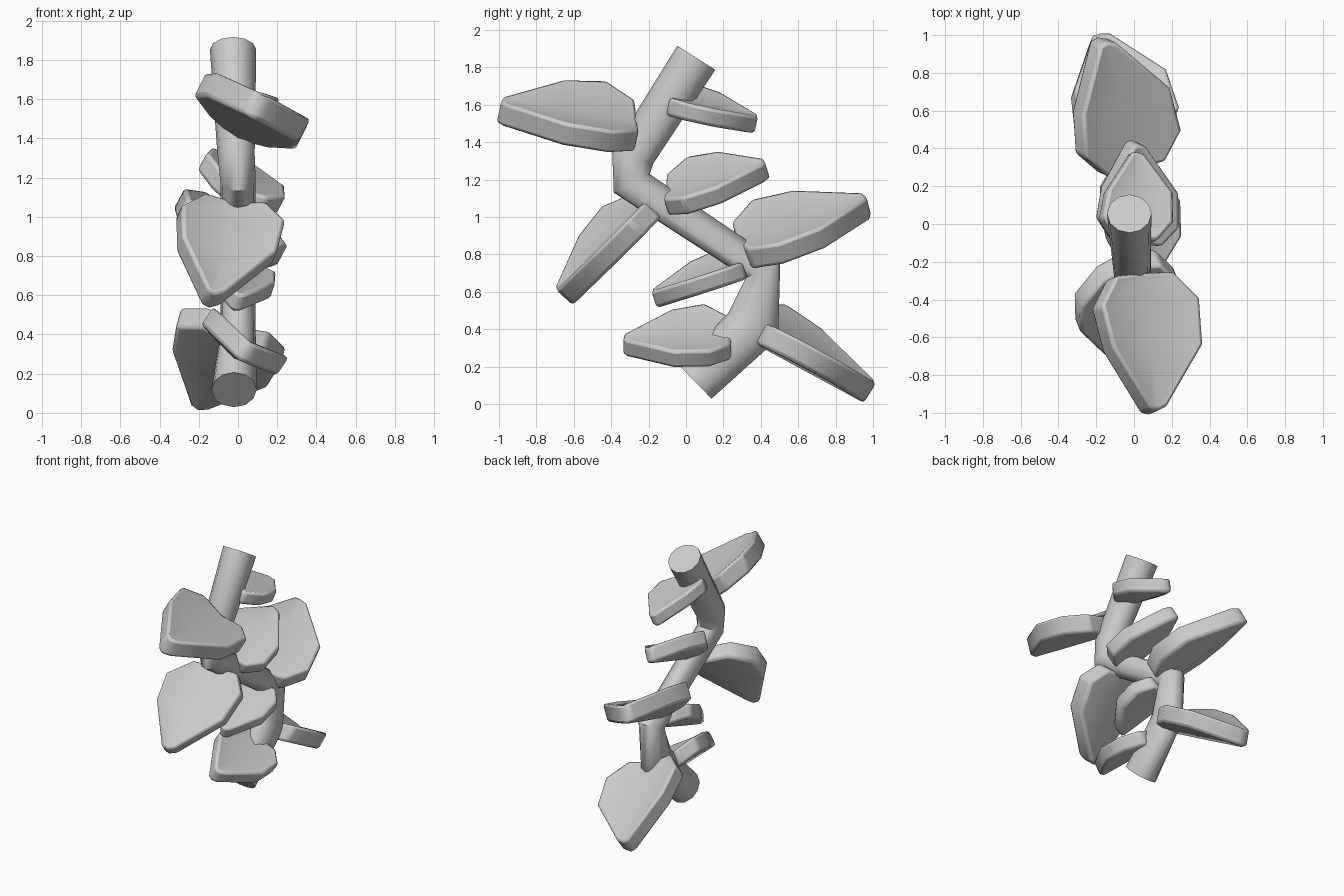
import bpy, bmesh, math
from mathutils import Vector

if "Cube" in bpy.data.objects:
    bpy.data.objects.remove(bpy.data.objects["Cube"])


def finish(name, bm, bevel):
    bmesh.ops.recalc_face_normals(bm, faces=bm.faces)
    mesh = bpy.data.meshes.new(name)
    bm.to_mesh(mesh)
    bm.free()
    obj = bpy.data.objects.new(name, mesh)
    bpy.context.collection.objects.link(obj)
    if bevel:
        mod = obj.modifiers.new("soft_edges", 'BEVEL')
        mod.width, mod.segments = bevel, 2
        mod.limit_method, mod.angle_limit = 'ANGLE', math.radians(45)
    bpy.ops.object.select_all(action='DESELECT')
    obj.select_set(True)
    bpy.context.view_layer.objects.active = obj
    bpy.ops.object.shade_smooth_by_angle(angle=math.radians(45))
    return obj


# Zigzag stem: x, y, z, radius across x, radius in the bend plane
STEM = [(-.02, .05, .118, .115, .124), (0, .36, .42, .09, .15),
        (0, .412, .715, .09, .10), (0, -.29, 1.18, .09, .108),
        (-.01, -.285, 1.32, .095, .115), (-.025, .055, 1.852, .118, .12)]


def stem(sides=12):
    bm = bmesh.new()
    pts = [Vector(p[:3]) for p in STEM]
    rings = []
    for i, p in enumerate(STEM):
        tan = Vector()
        if i > 0:
            tan += (pts[i] - pts[i - 1]).normalized()
        if i < len(pts) - 1:
            tan += (pts[i + 1] - pts[i]).normalized()
        across = Vector((1, 0, 0))
        inplane = tan.cross(across).normalized()
        ring = []
        for k in range(sides):
            a = math.tau * k / sides
            ring.append(bm.verts.new(pts[i] + across * p[3] * math.cos(a)
                                     + inplane * p[4] * math.sin(a)))
        rings.append(ring)
    for a, b in zip(rings, rings[1:]):
        for k in range(sides):
            j = (k + 1) % sides
            bm.faces.new((a[k], a[j], b[j], b[k]))
    bm.faces.new(rings[0])
    bm.faces.new(rings[-1])
    finish("stem", bm, 0)


# Leaf plan: fraction along, fraction across; 0-9 outline, 10-11 midrib
PLAN = [(0, .55), (.2, .97), (.53, .95), (.97, .2), (1, .03),
        (.99, -.12), (.55, -.85), (.25, -1), (.03, -.6), (0, 0),
        (.22, 0), (.54, 0)]
PANELS = [(0, 1, 10, 9), (1, 2, 11, 10), (2, 3, 4, 11),
          (9, 10, 7, 8), (10, 11, 6, 7), (11, 4, 5, 6)]


def leaf(name, base, tip, half_width, thick, fold):
    """Thick leaf folded upward into a shallow V along its midrib."""
    base, tip, half = Vector(base), Vector(tip), Vector(half_width)
    normal = (tip - base).cross(half).normalized()
    if normal.z < 0:
        normal = -normal
    bm = bmesh.new()
    layers = []
    for side in (.5, -.5):
        layers.append([bm.verts.new(base + (tip - base) * u + half * v
                                    + normal * (side * thick + fold * abs(v)))
                       for u, v in PLAN])
    for layer in layers:
        for panel in PANELS:
            bm.faces.new([layer[i] for i in panel])
    for i in range(10):
        j = (i + 1) % 10
        bm.faces.new((layers[0][i], layers[0][j], layers[1][j], layers[1][i]))
    finish(name, bm, .018)


stem()

# Leaves: base, tip, half width vector, thickness, fold height
leaf("leaf_top_front", (.02, -.27, 1.45), (.09, -1.0, 1.565), (.265, 0, -.135), .135, .07)
leaf("leaf_top_back", (0, -.1, 1.6), (0, .375, 1.495), (.19, 0, -.06), .10, .045)
leaf("leaf_upper_back", (0, -.1, 1.09), (0, .435, 1.255), (.205, 0, -.11), .11, .05)
leaf("leaf_middle_back", (-.02, .3, .81), (-.18, .975, 1.06), (.255, .09, -.115), .13, .065)
leaf("leaf_middle_front", (-.03, -.18, 1.04), (-.14, -.65, .57), (.265, .06, -.05), .125, .075)
leaf("leaf_lower_middle", (-.01, .32, .72), (-.01, -.17, .56), (.18, 0, -.06), .10, .055)
leaf("leaf_bottom_front", (0, .24, .33), (.03, -.335, .315), (.195, 0, -.13), .11, .05)
leaf("leaf_bottom_back", (-.01, .37, .39), (-.2, .98, .06), (.265, .06, -.11), .125, .085)
